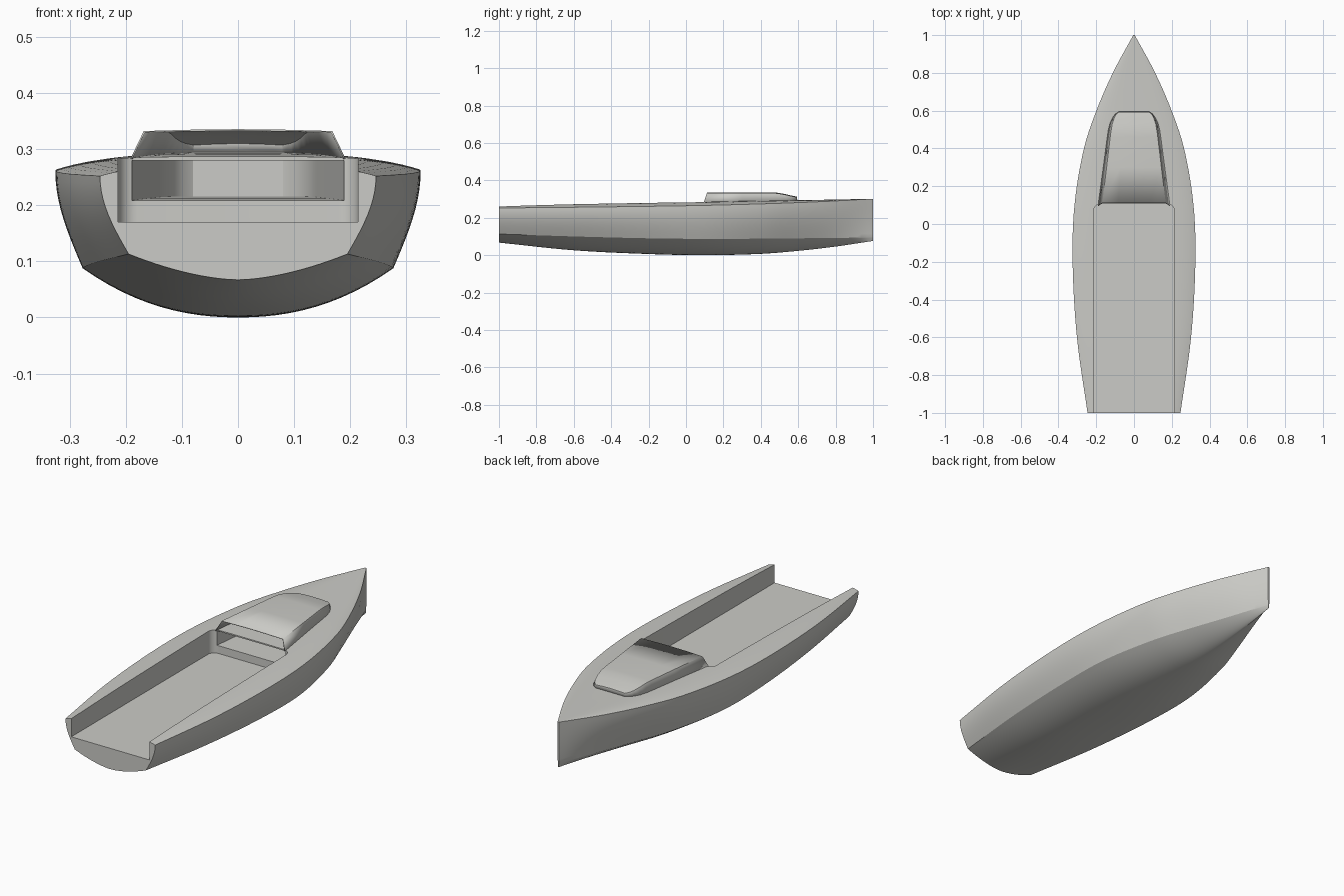
import bpy, bmesh, math

cube = bpy.data.objects.get("Cube")
if cube:
    bpy.data.objects.remove(cube, do_unlink=True)

# One light grey finish for the whole boat
paint = bpy.data.materials.new("light_grey_paint")
paint.use_nodes = True
colour = (0.60, 0.60, 0.57, 1)
paint.diffuse_color = colour
paint.node_tree.nodes["Principled BSDF"].inputs["Base Color"].default_value = colour

# Stations: y, half beam, sheer z, chine x, chine z, keel z, bottom fullness
STATIONS = [
    (-1, .246, .252, .195, .113, .067, 1.7),
    (-.6, .302, .256, .247, .100, .026, 2.1),
    (-.2, .325, .261, .274, .090, .006, 2.3),
    (.1, .315, .266, .270, .087, 0, 2.2),
    (.4, .265, .274, .212, .088, .007, 1.9),
    (.6, .199, .281, .145, .090, .023, 1.6),
    (.8, .112, .290, .072, .092, .046, 1.4),
    (1, .004, .301, .003, .095, .076, 1.2),
]


def station(y):
    """Smooth interpolation of the hull lines at y."""
    i = max(k for k in range(len(STATIONS) - 1) if STATIONS[k][0] <= y or k == 0)
    a, b = STATIONS[i], STATIONS[i + 1]
    p, q = STATIONS[max(i - 1, 0)], STATIONS[min(i + 2, len(STATIONS) - 1)]
    h = b[0] - a[0]
    t = (y - a[0]) / h
    out = []
    for k in range(1, len(a)):
        m0 = (b[k] - p[k]) / (b[0] - p[0]) * h
        m1 = (q[k] - a[k]) / (q[0] - a[0]) * h
        out.append((2*t**3 - 3*t*t + 1) * a[k] + (t**3 - 2*t*t + t) * m0
                   + (3*t*t - 2*t**3) * b[k] + (t**3 - t*t) * m1)
    return out


def deck(x, y):
    beam, sheer = station(y)[:2]
    return sheer + .065 * beam * (1 - min(abs(x) / beam, 1) ** 5)


def loft(name, rings, closed=True, start=True, end=True):
    """Skin rings of equal length, with optional end caps."""
    bm = bmesh.new()
    rows = [[bm.verts.new(p) for p in ring] for ring in rings]
    n = len(rows[0])
    for a, b in zip(rows, rows[1:]):
        for i in range(n if closed else n - 1):
            j = (i + 1) % n
            bm.faces.new((a[i], a[j], b[j], b[i]))
    if start:
        bm.faces.new(rows[0])
    if end:
        bm.faces.new(rows[-1])
    bmesh.ops.recalc_face_normals(bm, faces=bm.faces)
    mesh = bpy.data.meshes.new(name)
    bm.to_mesh(mesh)
    bm.free()
    mesh.materials.append(paint)
    obj = bpy.data.objects.new(name, mesh)
    bpy.context.collection.objects.link(obj)
    return obj


def hull_ring(y):
    beam, sheer, cx, cz, keel, full = station(y)
    half = []
    for i in range(13):                      # bottom, keel to chine
        t = i / 12
        half.append((cx * t, keel + (cz - keel) * t ** full))
    for i in range(1, 11):                   # topside, chine to sheer
        s = i / 10
        half.append((cx + (beam - cx) * math.sin(s * math.pi / 2), cz + (sheer - cz) * s))
    for i in range(1, 13):                   # crowned deck, sheer to centre
        x = beam * math.cos(i / 12 * math.pi / 2) if i < 12 else 0
        half.append((x, deck(x, y)))
    other = [(-x, z) for x, z in half[-2:0:-1]]
    return [(x, y, z) for x, z in half + other]


def box_ring(x, y, low, high):
    return [(-x, y, low), (x, y, low), (x, y, high), (-x, y, high)]


def activate(obj):
    bpy.ops.object.select_all(action='DESELECT')
    obj.select_set(True)
    bpy.context.view_layer.objects.active = obj


def carve(target, cutter):
    cutter.hide_render = True
    mod = target.modifiers.new(cutter.name, 'BOOLEAN')
    mod.operation = 'DIFFERENCE'
    mod.solver = 'EXACT'
    mod.object = cutter
    activate(target)
    bpy.ops.object.modifier_apply(modifier=mod.name)
    bpy.data.objects.remove(cutter, do_unlink=True)


# Hull with crowned deck
COUNT = 64
hull = loft("hull", [hull_ring(-1 + 2 * i / COUNT) for i in range(COUNT + 1)])

# Open-ended cockpit well with rounded forward corners
FLOOR, WIDTH, FRONT, R = .17, .214, .105, .035
well = [box_ring(WIDTH, -1.1, FLOOR, .4)]
for i in range(9):
    a = i / 8 * math.pi / 2
    well.append(box_ring(WIDTH - R + R * math.cos(a), FRONT - R + R * math.sin(a), FLOOR, .4))
carve(hull, loft("cockpit_cutter", well))

# Cabin lines: base y, base x, roof y, roof x, roof z
CABIN = [
    (.095, .190, .112, .167, .331),
    (.30, .162, .30, .144, .331),
    (.46, .141, .46, .125, .331),
    (.50, .135, .49, .121, .329),
    (.535, .126, .53, .114, .322),
    (.562, .113, .56, .104, .315),
    (.582, .098, .58, .094, .311),
    (.594, .080, .592, .079, .308),
]

# Locker recess under the foredeck, following the cabin plan
recess = [box_ring(.19, .05, .203, .27)]
for y, x, *_ in CABIN:
    recess.append(box_ring(x, y, deck(0, y) - .078, deck(x, y) - .005))
carve(hull, loft("recess_cutter", recess))

# Thin cabin shell, open towards the cockpit
rings = []
for by, bx, ty, tx, tz in CABIN:
    foot = deck(bx, by) - .002
    rings.append([(-bx, by, foot), (-tx, ty, tz), (-tx / 2, ty, tz + .002), (0, ty, tz + .003),
                  (tx / 2, ty, tz + .002), (tx, ty, tz), (bx, by, foot)])
cabin = loft("cabin_top", rings, closed=False, start=False)
shell = cabin.modifiers.new("thickness", 'SOLIDIFY')
shell.thickness = .003
shell.offset = 0

for obj in (hull, cabin):
    activate(obj)
    bpy.ops.object.shade_smooth_by_angle(angle=math.radians(28))
